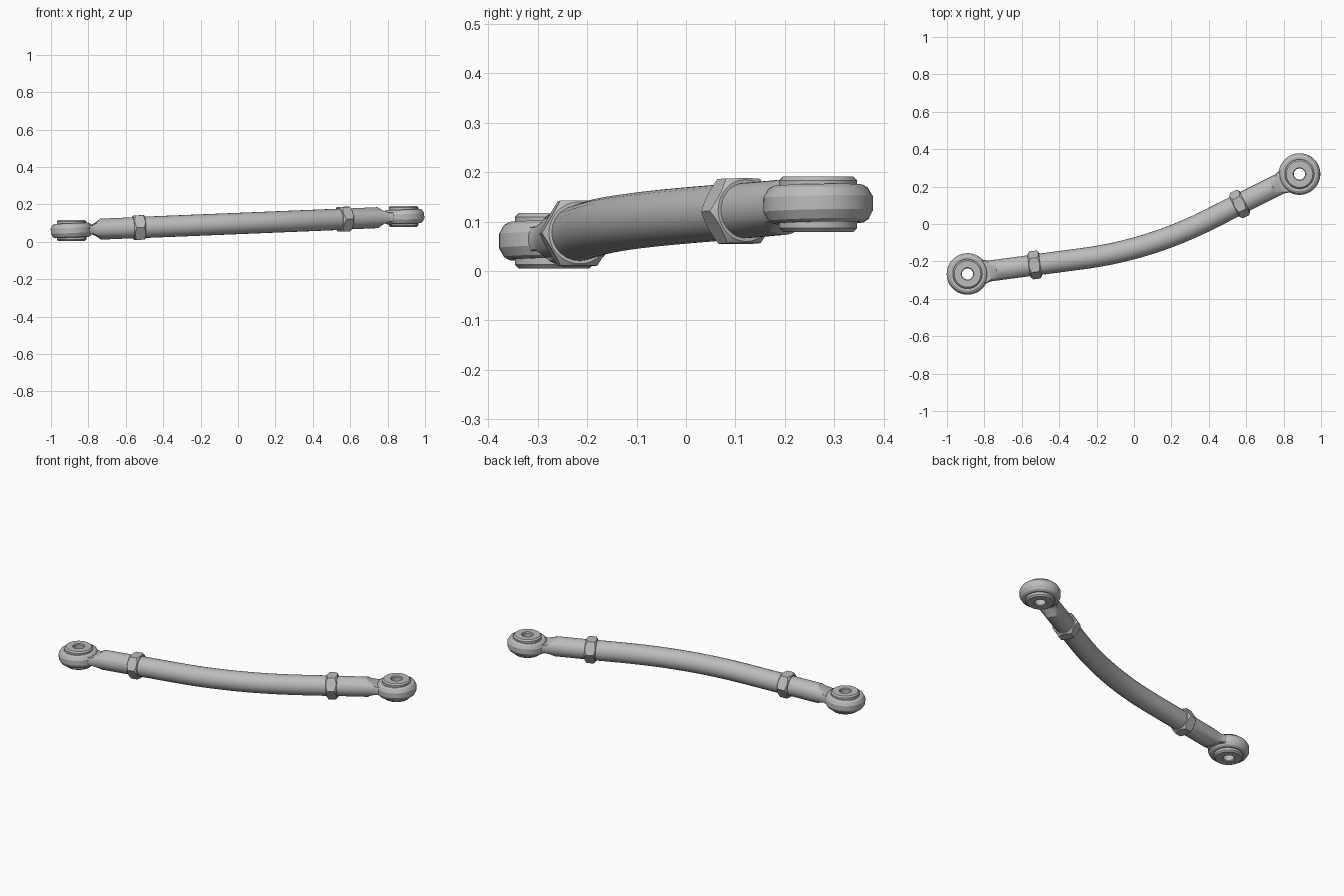
import bpy, bmesh, math
from mathutils import Vector, Matrix

cube = bpy.data.objects.get("Cube")
if cube:
    bpy.data.objects.remove(cube, do_unlink=True)

steel = bpy.data.materials.new("grey steel")
steel.use_nodes = True
GREY = (0.5, 0.5, 0.5, 1)
steel.diffuse_color = GREY
steel.node_tree.nodes["Principled BSDF"].inputs["Base Color"].default_value = GREY

SEG = 48
TUBE_R = 0.057


def loft(name, rings, matrix, capped=True):
    """Skin a list of rings of local points; either cap the ends or close the loop."""
    bm = bmesh.new()
    rows = [[bm.verts.new(matrix @ Vector(p)) for p in ring] for ring in rings]
    pairs = list(zip(rows, rows[1:]))
    if not capped:
        pairs.append((rows[-1], rows[0]))
    for a, b in pairs:
        for i in range(SEG):
            j = (i + 1) % SEG
            bm.faces.new((a[i], a[j], b[j], b[i]))
    if capped:
        bm.faces.new(rows[0])
        bm.faces.new(rows[-1])
    bmesh.ops.recalc_face_normals(bm, faces=bm.faces)
    mesh = bpy.data.meshes.new(name)
    bm.to_mesh(mesh)
    bm.free()
    mesh.materials.append(steel)
    obj = bpy.data.objects.new(name, mesh)
    bpy.context.collection.objects.link(obj)
    bpy.ops.object.select_all(action='DESELECT')
    obj.select_set(True)
    bpy.context.view_layer.objects.active = obj
    bpy.ops.object.shade_smooth_by_angle(angle=math.radians(25))
    return obj


ANGLES = [2 * math.pi * i / SEG for i in range(SEG)]


def lathe(name, half_profile, matrix):
    """Revolve a profile mirrored about its middle plane around local z."""
    profile = half_profile + [(r, -z) for r, z in reversed(half_profile)]
    rings = [[(r * math.cos(a), r * math.sin(a), z) for a in ANGLES]
             for r, z in profile]
    return loft(name, rings, matrix, capped=False)


def frame(origin, axis):
    """Local z along axis, local x sideways, local y upward."""
    z = axis.normalized()
    x = Vector((0, 0, 1)).cross(z).normalized()
    y = z.cross(x)
    m = Matrix((x, y, z)).transposed().to_4x4()
    return Matrix.Translation(origin) @ m


def shank_ring(d, w, h):
    # round bar with its top and bottom cut flat at height h
    return [(w * math.cos(a), max(-h, min(h, w * math.sin(a))), d) for a in ANGLES]


def nut_rings(flat=0.0655, half=0.031):
    # hexagon with conical chamfers on both faces
    step = math.pi / 3
    hexr = [flat / math.cos((a % step) - step / 2) for a in ANGLES]

    def ring(sign, full):
        out = []
        for a, r in zip(ANGLES, hexr):
            rad = r if full else flat - 0.003
            z = half - (r - flat + 0.003) * 0.9 if full else half
            out.append((rad * math.cos(a), rad * math.sin(a), sign * z))
        return out
    return [ring(-1, False), ring(-1, True), ring(1, True), ring(1, False)]


right_eye = Vector((-0.89, -0.267, 0.061))
left_eye = Vector((0.885, 0.267, 0.135))
right_nut = Vector((-0.53, -0.219, 0.076))
left_nut = Vector((0.565, 0.107, 0.121))
bend = Vector((0.083, -0.138, 0.101))

for side, eye, nut in (("right", right_eye, right_nut), ("left", left_eye, left_nut)):
    axis = nut - eye
    along = frame(eye, axis)
    length = axis.length
    # Flattened threaded shank
    loft(side + "_shank", [shank_ring(*s) for s in (
        (0.06, 0.078, 0.025), (0.085, 0.066, 0.024), (0.11, 0.058, 0.025),
        (0.122, 0.056, 0.03), (0.158, 0.056, 0.056), (length, 0.056, 0.056))], along)
    # Lock nut
    loft(side + "_lock_nut", nut_rings(), frame(nut, axis))
    # Eye ring, tilted with the rod
    tilt = along @ Matrix.Rotation(-math.pi / 2, 4, 'X')
    lathe(side + "_eye_ring", [(0.065, 0.032), (0.082, 0.038), (0.091, 0.038),
                               (0.101, 0.032), (0.111, 0.014)], tilt)
    # Bushing with a through hole
    lathe(side + "_bushing", [(0.03, 0.051), (0.034, 0.056), (0.071, 0.056),
                              (0.079, 0.048), (0.079, 0.02)],
          Matrix.Translation(eye))

# Bent tube between the nuts
curve = bpy.data.curves.new("bent_tube", 'CURVE')
curve.dimensions = '3D'
curve.bevel_depth = TUBE_R
curve.bevel_resolution = 10
curve.resolution_u = 16
curve.use_fill_caps = True
curve.materials.append(steel)
start = bend.lerp(right_nut, 0.58)
end = bend.lerp(left_nut, 0.68)
path = [right_nut, start, end, left_nut]
spline = curve.splines.new('BEZIER')
spline.bezier_points.add(len(path) - 1)
for i, (point, co) in enumerate(zip(spline.bezier_points, path)):
    point.handle_left_type = point.handle_right_type = 'FREE'
    point.co = co
    before = path[max(i - 1, 0)] if i != 2 else bend
    after = path[min(i + 1, 3)] if i != 1 else bend
    point.handle_left = co.lerp(before, 2 / 3 if i == 2 else 1 / 3)
    point.handle_right = co.lerp(after, 2 / 3 if i == 1 else 1 / 3)
tube = bpy.data.objects.new("bent_tube", curve)
bpy.context.collection.objects.link(tube)
